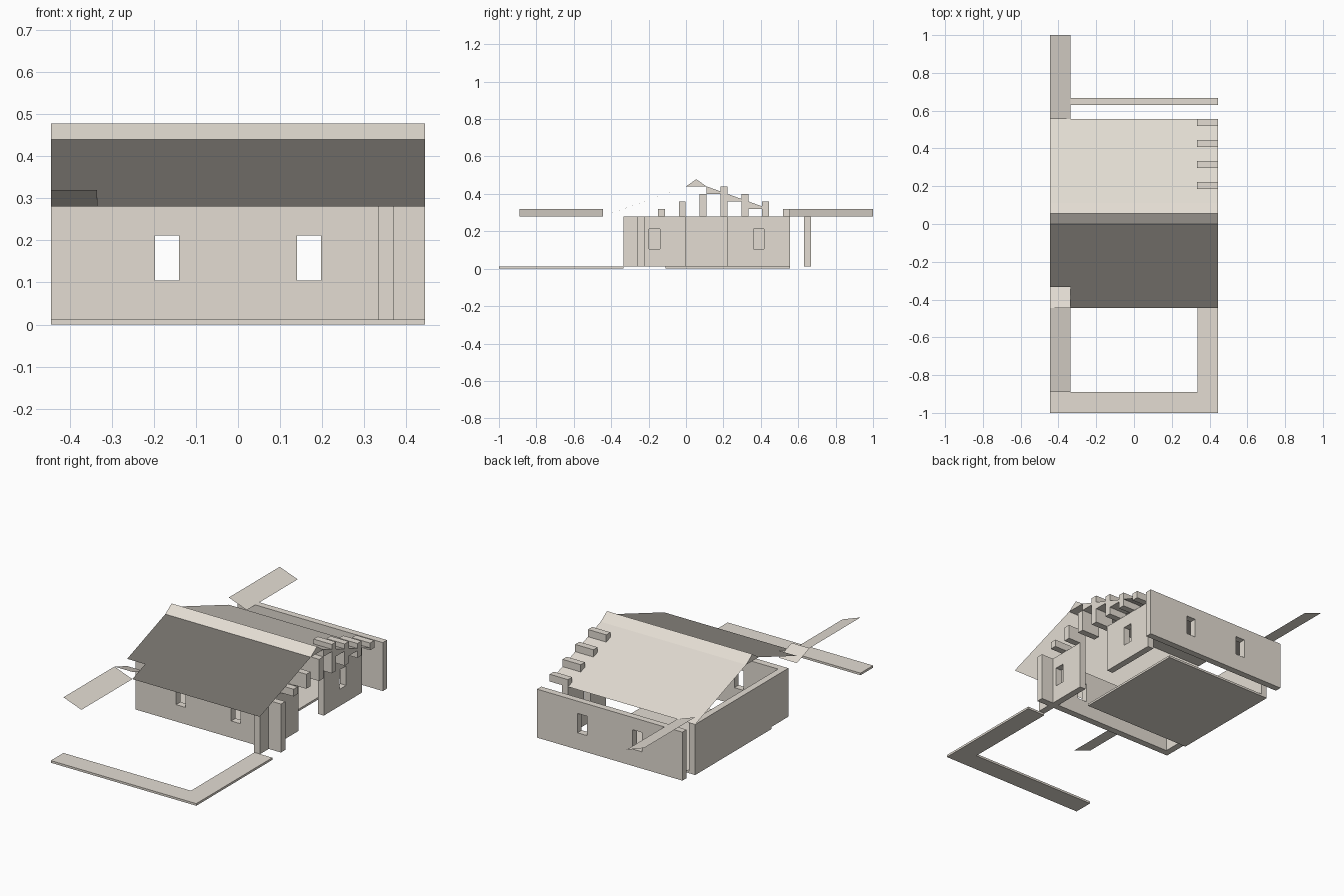
import bpy

if "Cube" in bpy.data.objects:
    bpy.data.objects.remove(bpy.data.objects["Cube"])

W = 0.445           # half width of the house
EAVE, RIDGE = 0.28, 0.44
BASE = 0.012        # top of the ground slabs

stone = bpy.data.materials.new("warm_stone")
stone.diffuse_color = (0.77, 0.72, 0.65, 1)
stone.use_nodes = True
stone.node_tree.nodes["Principled BSDF"].inputs["Base Color"].default_value = stone.diffuse_color


def mesh(name, verts, faces):
    me = bpy.data.meshes.new(name)
    me.from_pydata(verts, [], faces)
    me.update()
    me.materials.append(stone)
    ob = bpy.data.objects.new(name, me)
    bpy.context.collection.objects.link(ob)
    return ob


def sheet(name, verts, order=1):
    """Paper-thin, double-sided roof sheet."""
    up = tuple(range(len(verts)))
    me = mesh(name, verts, [up, up[::-1]][::order]).data
    for face in me.polygons:
        face.use_smooth = True


def prism(name, profile, x0, x1):
    """Extrude a counter-clockwise (y, z) profile along x."""
    n = len(profile)
    verts = [(x, y, z) for x in (x0, x1) for y, z in profile]
    faces = [tuple(reversed(range(n))), tuple(range(n, 2 * n))]
    faces += [(i, (i + 1) % n, n + (i + 1) % n, n + i) for i in range(n)]
    return mesh(name, verts, faces)


def box(name, x0, x1, y0, y1, z0, z1):
    return prism(name, [(y0, z0), (y1, z0), (y1, z1), (y0, z1)], x0, x1)


def wall(name, x0, x1, y0, y1, windows=()):
    """Wall running along its longer side, with window openings cut through."""
    ob = box(name, x0, x1, y0, y1, BASE, EAVE)
    along_x = x1 - x0 > y1 - y0
    for a, b in windows:
        span = (a, b, y0 - 0.1, y1 + 0.1) if along_x else (x0 - 0.1, x1 + 0.1, a, b)
        cutter = box("window_cutter", *span, 0.105, 0.212)
        cutter.hide_render = True
        mod = ob.modifiers.new("window", 'BOOLEAN')
        mod.operation = 'DIFFERENCE'
        mod.solver = 'EXACT'
        mod.object = cutter
        bpy.context.view_layer.objects.active = ob
        bpy.ops.object.modifier_apply(modifier=mod.name)
        bpy.data.objects.remove(cutter)
    return ob


# Ground slabs: house floor and the L-shaped courtyard path
box("house_floor", -W, 0.2225, -0.11, 0.555, 0, BASE)
L = [(-W, -1), (W, -1), (W, -0.335), (0.335, -0.335), (0.335, -0.89), (-W, -0.89)]
verts = [(x, y, z) for z in (0, BASE) for x, y in L]
mesh("courtyard_path", verts, [tuple(range(5, -1, -1)), tuple(range(6, 12))]
     + [(i, (i + 1) % 6, 6 + (i + 1) % 6, 6 + i) for i in range(6)])

# Walls
pair = [(-0.197, -0.14), (0.14, 0.197)]
wall("front_wall", -W, W, -0.26, -0.222, pair)
wall("rear_yard_wall", -W, W, 0.63, 0.667, pair)
wall("left_wall", -W, -0.408, -0.222, 0.555)
wall("right_wall_front", 0.333, 0.37, -0.335, 0, [(-0.197, -0.14)])
wall("right_wall_back", 0.333, 0.37, 0.222, 0.555, [(0.36, 0.417)])

# Roof slopes; the front one has a corner notch
sheet("front_roof",
      [(-W, -0.333, 0.32), (-0.335, -0.333, 0.32), (-0.335, -W, EAVE),
       (W, -W, EAVE), (W, 0, RIDGE), (-W, 0, RIDGE)])
sheet("back_roof",
      [(-W, 0.11, RIDGE), (W, 0.11, RIDGE), (W, 0.555, EAVE), (-W, 0.555, EAVE)], -1)

# Reversed slope in the notch
sheet("corner_roof",
      [(-W, -W, 0.32), (-0.335, -W, 0.32), (-0.335, -0.333, EAVE), (-W, -0.333, EAVE)])

# Side eaves sloping towards the courtyards
for name, y0, y1 in (("front_side_eave", -0.89, -W), ("rear_side_eave", 0.555, 1.0)):
    sheet(name, [(-W, y0, 0.32), (-0.335, y0, EAVE), (-0.335, y1, EAVE), (-W, y1, 0.32)])

# Ridge cap
prism("ridge_cap", [(0, RIDGE), (0.11, RIDGE), (0.055, 0.478)], -W, W)

# Stepped gable blocks, rising to the middle one
for i in range(7):
    y = -0.15 + i * 0.1115
    box("gable_step", 0.333, W, y, y + 0.037, EAVE, RIDGE - 0.04 * abs(i - 3))

# Wedges closing the gaps between the rear steps and the roof
slope = (RIDGE - EAVE) / 0.445
for i in range(3):
    y0 = 0.11 + i * 0.1115
    y1 = y0 + 0.0745
    z = 0.40 - 0.04 * i
    prism("gable_wedge", [(y0, z), (y1, z), (y1, RIDGE - slope * (y1 - 0.11)),
                          (y0, RIDGE - slope * (y0 - 0.11))], 0.333, W)
